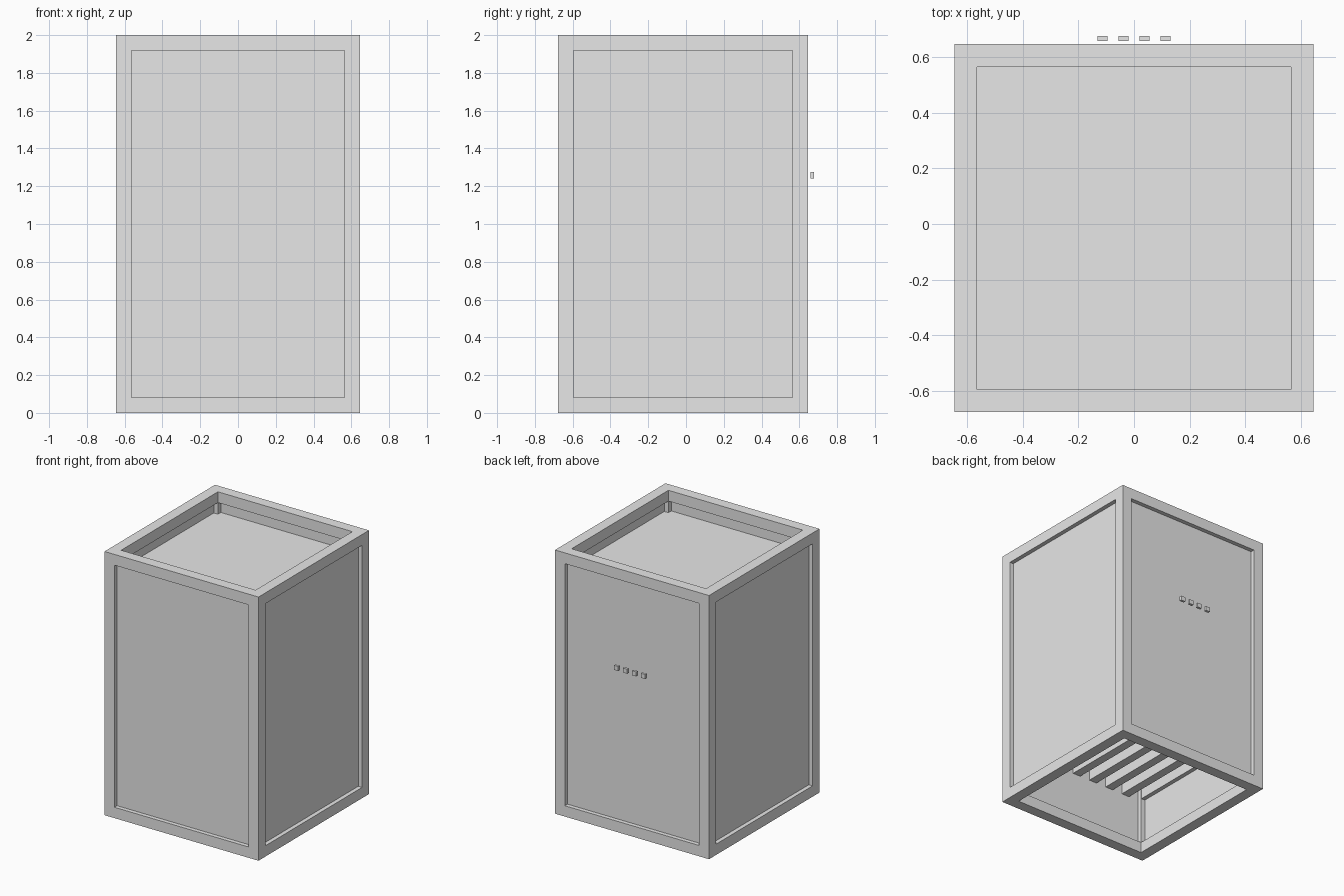
import bpy
import bmesh
from mathutils import Vector

old = bpy.data.objects.get("Cube")
if old:
    bpy.data.objects.remove(old, do_unlink=True)

# Single material
grey = bpy.data.materials.new("plain_grey")
grey.use_nodes = True
colour = (0.8, 0.8, 0.8, 1)
grey.diffuse_color = colour
grey.node_tree.nodes["Principled BSDF"].inputs["Base Color"].default_value = colour

# Outer box limits, beam size and panel layout
LO = Vector((-0.646, -0.677, 0.0))
HI = Vector((0.646, 0.647, 2.0))
BEAM = 0.082
RECESS = 0.032
THICK = 0.015
INSIDE = RECESS + THICK


def add_box(bm, lo, hi):
    lo, hi = Vector(lo), Vector(hi)
    cube = bmesh.ops.create_cube(bm, size=1)
    bmesh.ops.scale(bm, vec=hi - lo, verts=cube["verts"])
    bmesh.ops.translate(bm, vec=(lo + hi) / 2, verts=cube["verts"])


def finish(name, bm):
    mesh = bpy.data.meshes.new(name)
    bm.to_mesh(mesh)
    bm.free()
    mesh.materials.append(grey)
    obj = bpy.data.objects.new(name, mesh)
    bpy.context.collection.objects.link(obj)
    return obj


def box(name, lo, hi):
    bm = bmesh.new()
    add_box(bm, lo, hi)
    return finish(name, bm)


# Frame: a solid block with an opening cut through along each axis
frame = box("frame", LO, HI)
bpy.context.view_layer.objects.active = frame
for axis in range(3):
    lo = LO + Vector((BEAM,) * 3)
    hi = HI - Vector((BEAM,) * 3)
    lo[axis] -= 1
    hi[axis] += 1
    cutter = box("opening_cutter", lo, hi)
    cutter.hide_render = True
    cut = frame.modifiers.new("opening", "BOOLEAN")
    cut.operation = "DIFFERENCE"
    cut.solver = "EXACT"
    cut.object = cutter
    bpy.ops.object.modifier_apply(modifier=cut.name)
    bpy.data.objects.remove(cutter, do_unlink=True)

# Recessed wall panels, with edges held inside the beams
for axis, names in enumerate((("right_panel", "left_panel"),
                              ("front_panel", "back_panel"))):
    for name, at_high in zip(names, (False, True)):
        lo = LO + Vector((INSIDE,) * 3)
        hi = HI - Vector((INSIDE,) * 3)
        if at_high:
            lo[axis] = HI[axis] - INSIDE
            hi[axis] = HI[axis] - RECESS
        else:
            lo[axis] = LO[axis] + RECESS
            hi[axis] = LO[axis] + INSIDE
        box(name, lo, hi)

# Sunken top panel
box("top_panel",
    (LO.x + INSIDE, LO.y + INSIDE, 1.80),
    (HI.x - INSIDE, HI.y - INSIDE, 1.83))

# Row of slats inside, running front to back
bm = bmesh.new()
limit = HI.x - INSIDE
for i in range(-4, 5):
    x = i * 0.15
    add_box(bm,
            (max(x - 0.033, -limit), LO.y + INSIDE, 0.44),
            (min(x + 0.033, limit), HI.y - INSIDE, 0.54))
finish("floor_slats", bm)

# Four small buttons behind the back panel
bm = bmesh.new()
for i in range(4):
    x = (i - 1.5) * 0.0755
    add_box(bm, (x - 0.0185, 0.658, 1.24), (x + 0.0185, 0.677, 1.274))
finish("back_buttons", bm)
